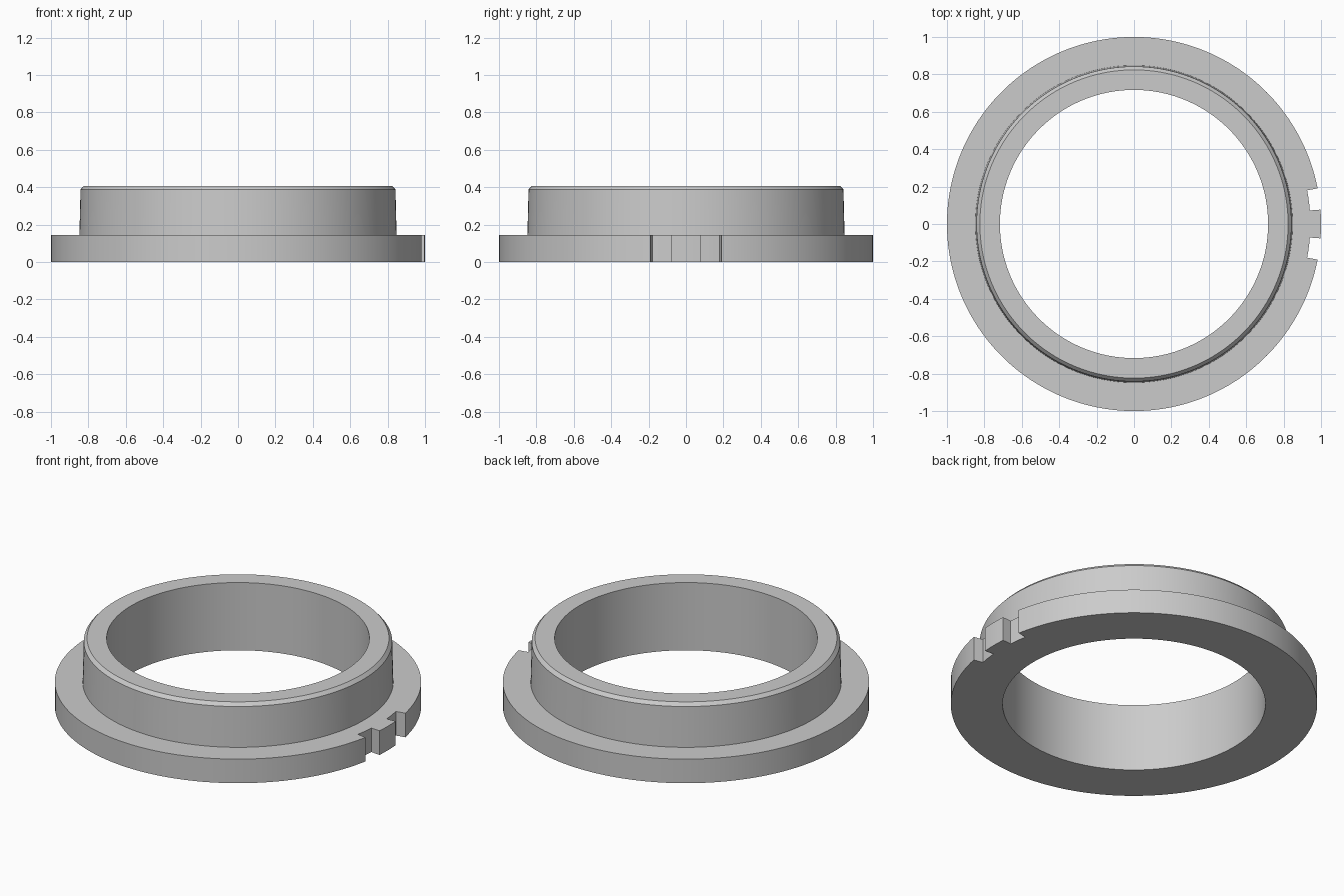
import bpy, bmesh
from math import cos, sin, radians

cube = bpy.data.objects.get("Cube")
if cube:
    bpy.data.objects.remove(cube, do_unlink=True)

# Main dimensions
BORE, RIM, NOTCH = 0.717, 1.0, 0.943
FLANGE_TOP, TOP = 0.145, 0.408
NOTCH_START, NOTCH_END = 4.4, 11.0   # degrees either side of +x

metal = bpy.data.materials.new("plain_grey")
metal.use_nodes = True
grey = (0.6, 0.6, 0.6, 1)
metal.diffuse_color = grey
metal.node_tree.nodes["Principled BSDF"].inputs["Base Color"].default_value = grey


def arc(start, end, radius, steps):
    """Sections (angle, flange radius) from start to end."""
    return [(start + (end - start) * i / steps, radius) for i in range(steps + 1)]


def profile(rim):
    """Closed cross-section as (radius, height)."""
    return [(BORE, 0), (NOTCH, 0), (rim, 0),
            (rim, FLANGE_TOP), (NOTCH, FLANGE_TOP), (0.848, FLANGE_TOP),
            (0.842, TOP - 0.02), (0.824, TOP), (BORE, TOP)]


# Flange outline: centre tooth, notch, long rim, notch
sections = (arc(-NOTCH_START, NOTCH_START, RIM, 4)
            + arc(NOTCH_START, NOTCH_END, NOTCH, 3)
            + arc(NOTCH_END, 360 - NOTCH_END, RIM, 160)
            + arc(360 - NOTCH_END, 360 - NOTCH_START, NOTCH, 3))

# Sweep the cross-section round the axis
bm = bmesh.new()
rings = [[bm.verts.new((r * cos(radians(a)), r * sin(radians(a)), z))
          for r, z in profile(rim)] for a, rim in sections]
for i, ring in enumerate(rings):
    following = rings[(i + 1) % len(rings)]
    for j in range(len(ring)):
        k = (j + 1) % len(ring)
        bm.faces.new((ring[j], following[j], following[k], ring[k]))

# Collapse the coincident points so that notch walls close cleanly
bmesh.ops.remove_doubles(bm, verts=bm.verts, dist=0.0001)
bmesh.ops.recalc_face_normals(bm, faces=bm.faces)
mesh = bpy.data.meshes.new("flanged_collar")
bm.to_mesh(mesh)
bm.free()
mesh.materials.append(metal)

collar = bpy.data.objects.new("flanged_collar", mesh)
bpy.context.collection.objects.link(collar)
bpy.ops.object.select_all(action='DESELECT')
collar.select_set(True)
bpy.context.view_layer.objects.active = collar
bpy.ops.object.shade_smooth_by_angle(angle=radians(25))
